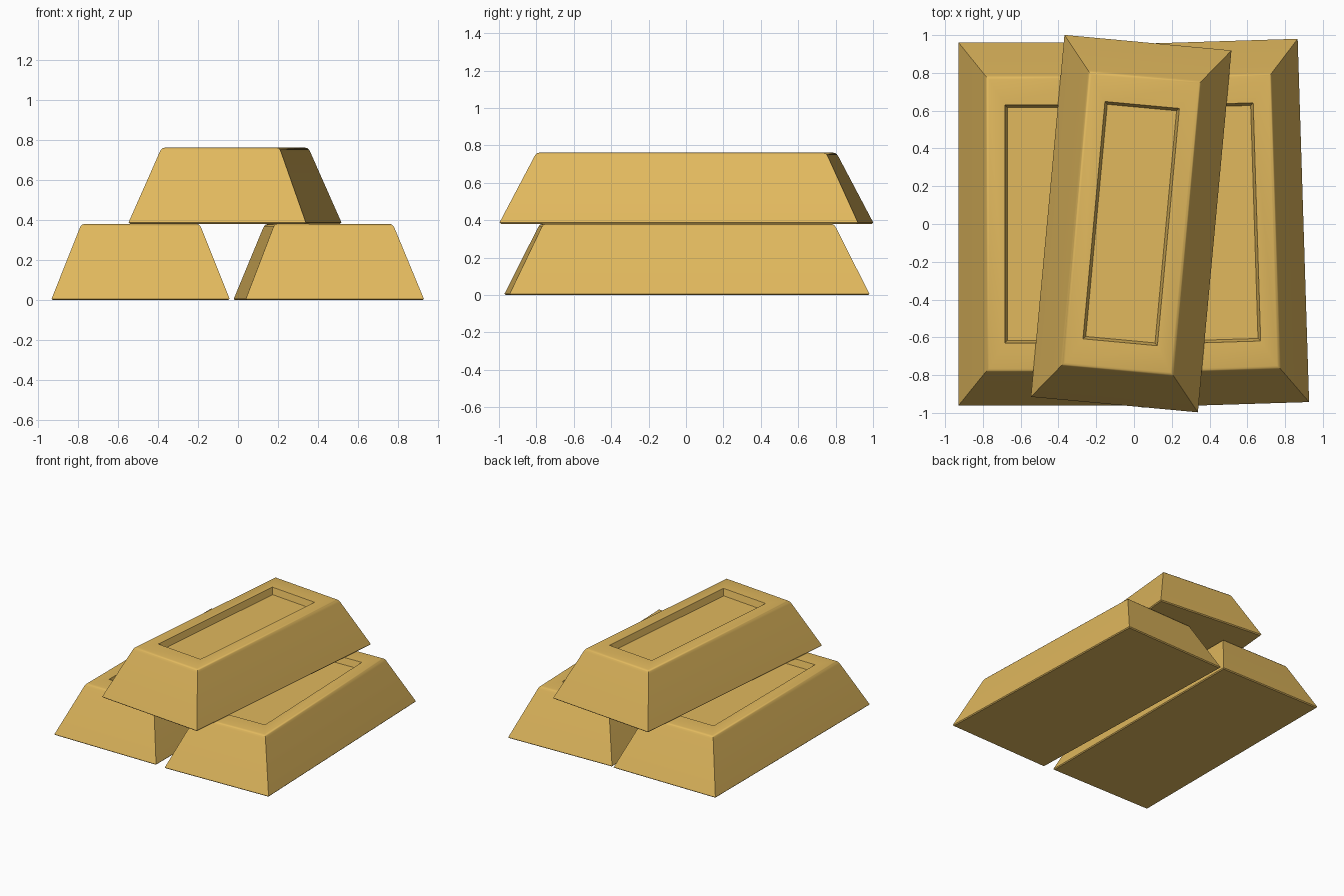
import bpy, bmesh, math

if "Cube" in bpy.data.objects:
    bpy.data.objects.remove(bpy.data.objects["Cube"])

gold = bpy.data.materials.new("gold")
gold.diffuse_color = (0.75, 0.48, 0.11, 1)
gold.use_nodes = True
gold.node_tree.nodes["Principled BSDF"].inputs["Base Color"].default_value = gold.diffuse_color

# Half width, half length and height of each rectangular ring, bottom to recess floor
RINGS = [
    (0.438, 0.955, 0.0), (0.444, 0.962, 0.007),        # base edge
    (0.304, 0.789, 0.358), (0.298, 0.782, 0.370),      # sloped sides
    (0.291, 0.775, 0.377), (0.281, 0.765, 0.380),      # rounded rim
    (0.198, 0.631, 0.380), (0.184, 0.617, 0.330),      # stamped recess
]


def ingot(name, location, degrees):
    bm = bmesh.new()
    loops = [[bm.verts.new((sx * w, sy * l, z))
              for sx, sy in ((-1, -1), (1, -1), (1, 1), (-1, 1))]
             for w, l, z in RINGS]
    for low, high in zip(loops, loops[1:]):
        for i in range(4):
            j = (i + 1) % 4
            bm.faces.new((low[i], low[j], high[j], high[i]))
    bm.faces.new(loops[0][::-1])
    bm.faces.new(loops[-1])
    mesh = bpy.data.meshes.new(name)
    bm.to_mesh(mesh)
    bm.free()
    mesh.materials.append(gold)
    ob = bpy.data.objects.new(name, mesh)
    ob.location = location
    ob.rotation_euler.z = math.radians(degrees)
    bpy.context.collection.objects.link(ob)
    bpy.ops.object.select_all(action='DESELECT')
    ob.select_set(True)
    bpy.context.view_layer.objects.active = ob
    bpy.ops.object.shade_smooth_by_angle(angle=math.radians(35))


# Two bars side by side and a third resting across them
ingot("left_bar", (-0.486, 0.0, 0.0), 0)
ingot("right_bar", (0.453, 0.005, 0.0), 1.8)
ingot("top_bar", (-0.015, 0.002, 0.381), -5.3)
